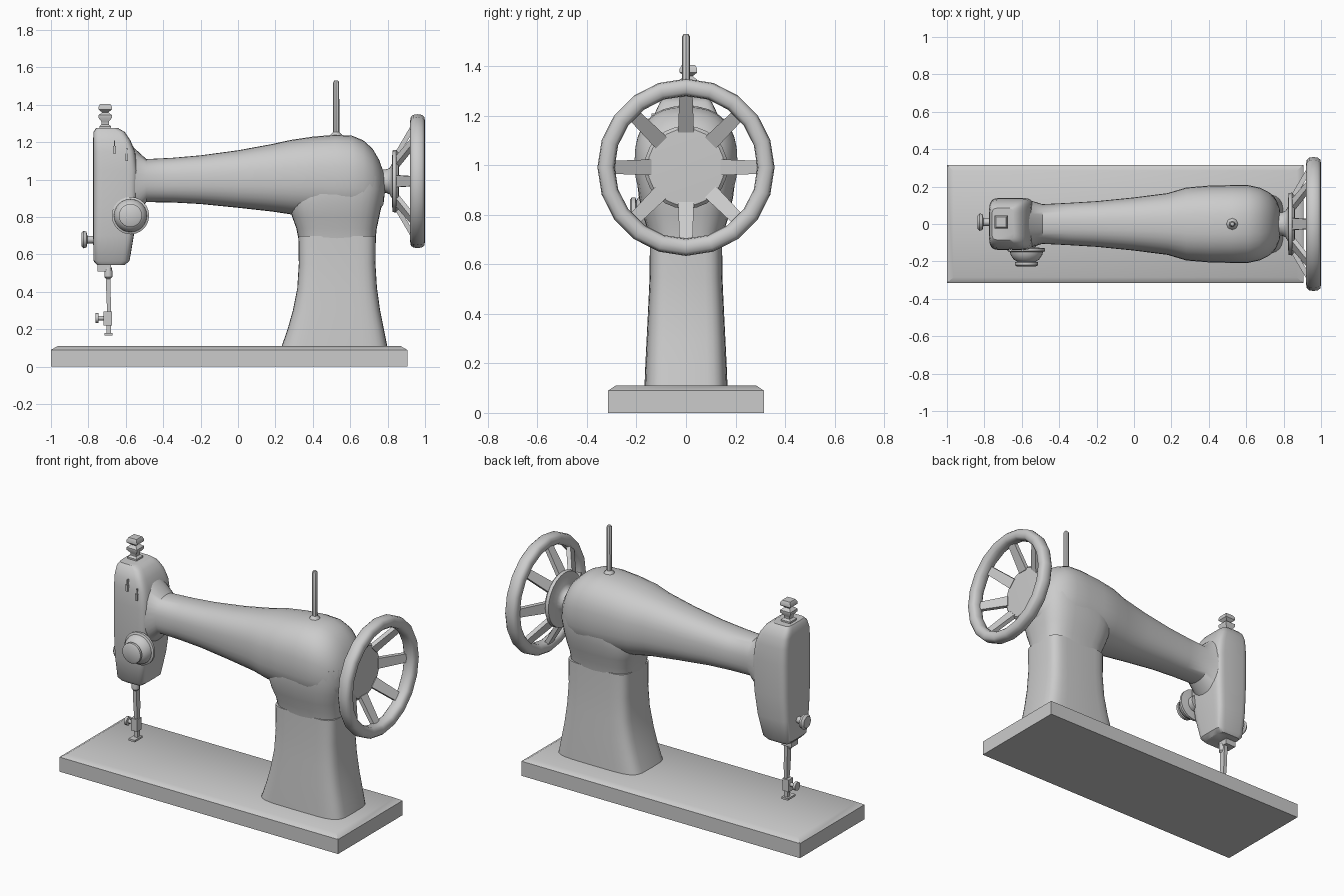
import bpy, bmesh, math
from mathutils import Vector, Matrix


def finish(name, bm):
    bmesh.ops.remove_doubles(bm, verts=bm.verts, dist=1e-5)
    bmesh.ops.recalc_face_normals(bm, faces=bm.faces)
    me = bpy.data.meshes.new(name)
    bm.to_mesh(me)
    bm.free()
    ob = bpy.data.objects.new(name, me)
    bpy.context.collection.objects.link(ob)
    return ob


def skin(bm, rings, closed=False):
    n = len(rings[0])
    pairs = list(zip(rings, rings[1:])) + ([(rings[-1], rings[0])] if closed else [])
    for a, b in pairs:
        for i in range(n):
            j = (i + 1) % n
            bm.faces.new((a[i], a[j], b[j], b[i]))
    if not closed:
        bm.faces.new(rings[0])
        bm.faces.new(rings[-1])


def loft(name, axis, sections, power, segs=32):
    """Sections are (position, low, high, half_width in y); low/high run along the other axis."""
    bm = bmesh.new()
    rings = []
    for pos, lo, hi, hw in sections:
        ring = []
        for i in range(segs):
            t = 2 * math.pi * (i + (0.5 if segs == 4 else 0)) / segs
            c, s = math.cos(t), math.sin(t)
            if segs == 4:
                u, v = math.copysign(1, c), math.copysign(1, s)
            else:
                u = math.copysign(abs(c) ** (2 / power), c)
                v = math.copysign(abs(s) ** (2 / power), s)
            w = (lo + hi) / 2 + u * (hi - lo) / 2
            ring.append(bm.verts.new((pos, v * hw, w) if axis == 'X' else (w, v * hw, pos)))
        rings.append(ring)
    skin(bm, rings)
    return finish(name, bm)


def lathe(name, profile, origin, axis, segs=20, phase=0, closed=False):
    """Profile is (distance along axis, radius)."""
    bm = bmesh.new()
    rot = Vector((0, 0, 1)).rotation_difference(Vector(axis))
    rings = []
    for h, r in profile:
        ring = []
        for i in range(segs):
            a = 2 * math.pi * i / segs + phase
            p = rot @ Vector((r * math.cos(a), r * math.sin(a), h))
            ring.append(bm.verts.new(p + Vector(origin)))
        rings.append(ring)
    skin(bm, rings, closed)
    return finish(name, bm)


def box(name, lo, hi):
    bm = bmesh.new()
    lo, hi = Vector(lo), Vector(hi)
    bmesh.ops.create_cube(bm, size=1, matrix=Matrix.Translation((lo + hi) / 2) @ Matrix.Diagonal((*(hi - lo), 1)))
    return finish(name, bm)


# Bed plate with chamfered top edge
loft("bed_plate", 'Z', [(0, -1, 0.905, 0.315), (0.09, -1, 0.905, 0.315),
                        (0.11, -0.965, 0.87, 0.285)], 2, segs=4)

# Pillar flaring at the foot and widening into the arm
loft("pillar", 'Z', [(0.10, 0.23, 0.80, 0.168), (0.20, 0.265, 0.78, 0.164),
                     (0.30, 0.293, 0.76, 0.159), (0.42, 0.317, 0.743, 0.153),
                     (0.55, 0.325, 0.735, 0.147), (0.70, 0.323, 0.737, 0.146)], 5)
loft("pillar_shoulder", 'Z', [(0.68, 0.324, 0.736, 0.145), (0.74, 0.312, 0.742, 0.155),
                              (0.80, 0.29, 0.755, 0.175), (0.87, 0.27, 0.77, 0.19),
                              (0.95, 0.28, 0.782, 0.2), (1.02, 0.33, 0.775, 0.195)], 3.2)

# Arm: slim at the head, swelling to a rounded end
loft("arm", 'X', [(-0.60, 0.76, 1.22, 0.135), (-0.55, 0.81, 1.165, 0.125),
                  (-0.49, 0.88, 1.11, 0.106), (-0.35, 0.878, 1.117, 0.113),
                  (-0.20, 0.87, 1.13, 0.122), (0.0, 0.85, 1.157, 0.142),
                  (0.18, 0.83, 1.19, 0.165), (0.28, 0.815, 1.212, 0.195),
                  (0.40, 0.80, 1.23, 0.205), (0.52, 0.79, 1.24, 0.208),
                  (0.61, 0.79, 1.235, 0.208), (0.67, 0.80, 1.21, 0.195),
                  (0.72, 0.81, 1.165, 0.17), (0.755, 0.83, 1.105, 0.135),
                  (0.778, 0.87, 1.04, 0.085), (0.785, 0.93, 1.0, 0.04)], 2.4)

# Head block with face plate
loft("head", 'Z', [(0.545, -0.755, -0.605, 0.085), (0.565, -0.772, -0.58, 0.1),
                   (0.70, -0.775, -0.557, 0.125), (0.85, -0.775, -0.54, 0.137),
                   (1.05, -0.775, -0.535, 0.14), (1.15, -0.775, -0.55, 0.136),
                   (1.21, -0.775, -0.575, 0.126), (1.255, -0.772, -0.605, 0.105),
                   (1.275, -0.76, -0.64, 0.085)], 6)

# Pressure knob on top of the head
lathe("pressure_knob", [(1.26, 0.045), (1.285, 0.045), (1.295, 0.028), (1.31, 0.028), (1.33, 0.05),
                        (1.345, 0.05), (1.36, 0.024), (1.375, 0.05), (1.39, 0.05), (1.405, 0.038)],
      (-0.71, 0.01, 0), (0, 0, 1), 4, math.pi / 4)

# Tension dial on the front
lathe("tension_dial", [(0.09, 0.05), (0.125, 0.05), (0.13, 0.1), (0.145, 0.1), (0.15, 0.088), (0.165, 0.085),
                       (0.19, 0.068), (0.2, 0.05), (0.205, 0.062), (0.22, 0.062), (0.226, 0.052)],
      (-0.575, 0, 0.808), (0, -1, 0), 24)

# Screw on the left face
lathe("face_screw", [(-0.03, 0.02), (0.03, 0.02), (0.035, 0.042), (0.05, 0.047), (0.062, 0.035)],
      (-0.775, 0.01, 0.68), (-1, 0, 0), 12)

# Thread guides on the front of the head
for k, (x, z) in enumerate([(-0.66, 1.17), (-0.595, 1.13)]):
    box(f"thread_guide_{k}", (x - 0.007, -0.146, z - 0.03), (x + 0.007, -0.11, z + 0.01))
    box(f"thread_guide_pin_{k}", (x - 0.003, -0.14, z), (x + 0.003, -0.11, z + 0.04))

# Needle bar, clamp and presser foot
box("bar_guide", (-0.75, -0.025, 0.51), (-0.68, 0.04, 0.55))
lathe("bar_bushing", [(0.47, 0.012), (0.48, 0.022), (0.505, 0.022), (0.53, 0.018)], (-0.693, -0.01, 0), (0, 0, 1), 10)
loft("presser_bar", 'Z', [(0.26, -0.697, -0.68, 0.012), (0.36, -0.703, -0.68, 0.017),
                          (0.52, -0.708, -0.684, 0.02)], 2, segs=4)
box("needle_clamp", (-0.718, -0.022, 0.22), (-0.674, 0.022, 0.295))
lathe("clamp_screw", [(0, 0.012), (0.03, 0.012), (0.032, 0.026), (0.048, 0.026)], (-0.715, 0, 0.26), (-1, 0, 0), 10)
box("foot_shank", (-0.702, -0.012, 0.175), (-0.68, 0.012, 0.24))
box("presser_foot", (-0.714, -0.05, 0.168), (-0.67, 0.025, 0.18))

# Spool pin
lathe("spool_pin", [(1.22, 0.04), (1.24, 0.03), (1.255, 0.017), (1.52, 0.016), (1.53, 0.01)],
      (0.525, 0, 0), (0, 0, 1), 8)

# Hand wheel: shaft and hub, rim and eight slanted spokes
WZ = 0.992
lathe("wheel_hub", [(0.76, 0.062), (0.79, 0.062), (0.81, 0.07), (0.822, 0.09), (0.826, 0.165),
                    (0.845, 0.168), (0.858, 0.155), (0.862, 0)], (0, 0, WZ), (1, 0, 0), 24)
rim = [(0.96 + 0.04 * math.copysign(abs(math.cos(a)) ** 0.75, math.cos(a)),
        0.323 + 0.035 * math.copysign(abs(math.sin(a)) ** 0.75, math.sin(a)))
       for a in (2 * math.pi * i / 12 for i in range(12))]
lathe("wheel_rim", rim, (0, 0, WZ), (1, 0, 0), 20, closed=True)
for k in range(8):
    spoke = loft(f"wheel_spoke_{k}", 'Z', [(0.14, 0.832, 0.862, 0.032), (0.31, 0.932, 0.962, 0.026)], 2, segs=4)
    spoke.data.transform(Matrix.Translation((0, 0, WZ)) @ Matrix.Rotation(k * math.pi / 4, 4, 'X'))

# Smooth shading with hard edges kept
for ob in bpy.context.scene.objects:
    ob.select_set(True)
    bpy.context.view_layer.objects.active = ob
bpy.ops.object.shade_smooth_by_angle(angle=math.radians(38))
